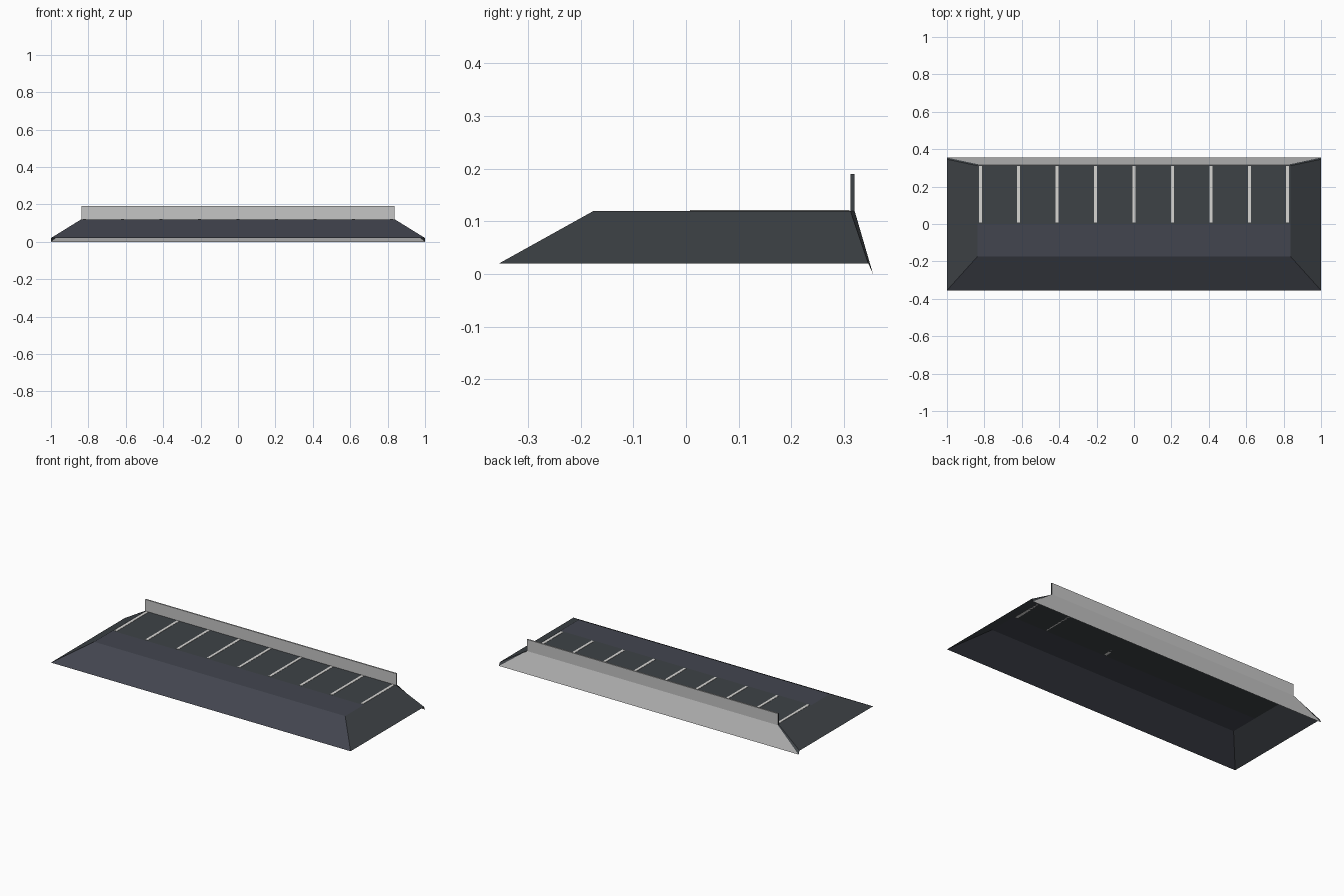
import bpy

if "Cube" in bpy.data.objects:
    bpy.data.objects.remove(bpy.data.objects["Cube"])


def material(name, rgb):
    m = bpy.data.materials.new(name)
    m.diffuse_color = (*rgb, 1)
    m.use_nodes = True
    m.node_tree.nodes["Principled BSDF"].inputs["Base Color"].default_value = m.diffuse_color
    return m


asphalt = material("asphalt", (0.048, 0.055, 0.062))
blue_asphalt = material("blue asphalt", (0.055, 0.060, 0.078))
concrete = material("concrete", (0.56, 0.56, 0.56))
paint = material("line paint", (0.68, 0.67, 0.65))


def mesh(name, verts, faces, mats, indices=None):
    me = bpy.data.meshes.new(name)
    me.from_pydata(verts, [], faces)
    for m in mats:
        me.materials.append(m)
    for p, i in zip(me.polygons, indices or [0] * len(faces)):
        p.material_index = i
    ob = bpy.data.objects.new(name, me)
    bpy.context.collection.objects.link(ob)
    return ob


def box(name, x0, x1, y0, y1, z0, z1, mats):
    v = [(x, y, z) for x in (x0, x1) for y in (y0, y1) for z in (z0, z1)]
    f = [(0, 4, 5, 1), (2, 3, 7, 6), (1, 5, 7, 3), (0, 2, 6, 4), (0, 1, 3, 2), (4, 6, 7, 5)]
    # the last material goes on the two ends in x
    last = len(mats) - 1
    return mesh(name, v, f, mats, [0, 0, 0, 0, last, last])


W, TOP, RIM = 0.838, 0.12, 0.02      # half width of deck, deck height, rim height
YF, YB, YO = -0.175, 0.312, 0.32     # deck front, deck back, wall outer face

# Parking deck: flat top in two tones
mesh("deck", [(-W, YF, TOP), (W, YF, TOP), (W, 0, TOP), (-W, 0, TOP), (W, YB, TOP), (-W, YB, TOP)],
     [(0, 1, 2, 3), (3, 2, 4, 5)], [asphalt, blue_asphalt], [1, 0])

# Front bank
mesh("front_bank", [(-1, -0.355, RIM), (1, -0.355, RIM), (W, YF, TOP), (-W, YF, TOP)],
     [(0, 1, 2, 3)], [blue_asphalt])

# Side banks and the narrow closing strips at the back corners
for s, side in ((-1, "left"), (1, "right")):
    faces = [(0, 1, 2, 3, 4), (3, 2, 5, 6)]
    verts = [(s, -0.355, RIM), (s, 0.346, RIM), (s, 0.346, RIM), (s * W, YB, TOP), (s * W, YF, TOP),
             (s, 0.355, 0), (s * W, YO, TOP)]
    faces = [(0, 1, 3, 4), (3, 1, 5, 6)]
    if s < 0:
        faces = [f[::-1] for f in faces]
    mesh(side + "_bank", verts, faces, [asphalt])

# Sloping concrete face at the back
mesh("retaining_face", [(-1, 0.355, 0), (1, 0.355, 0), (W, YO, TOP), (-W, YO, TOP)],
     [(3, 2, 1, 0)], [concrete])

# Upright parapet with dark ends
box("parapet", -W, W, YB, YO, TOP, 0.19, [concrete, asphalt])

# Parking bay lines
for i in range(9):
    x = (i - 4) * 0.2055
    box(f"bay_line_{i + 1}", x - 0.008, x + 0.008, 0.008, 0.31, TOP, TOP + 0.0015, [paint])
